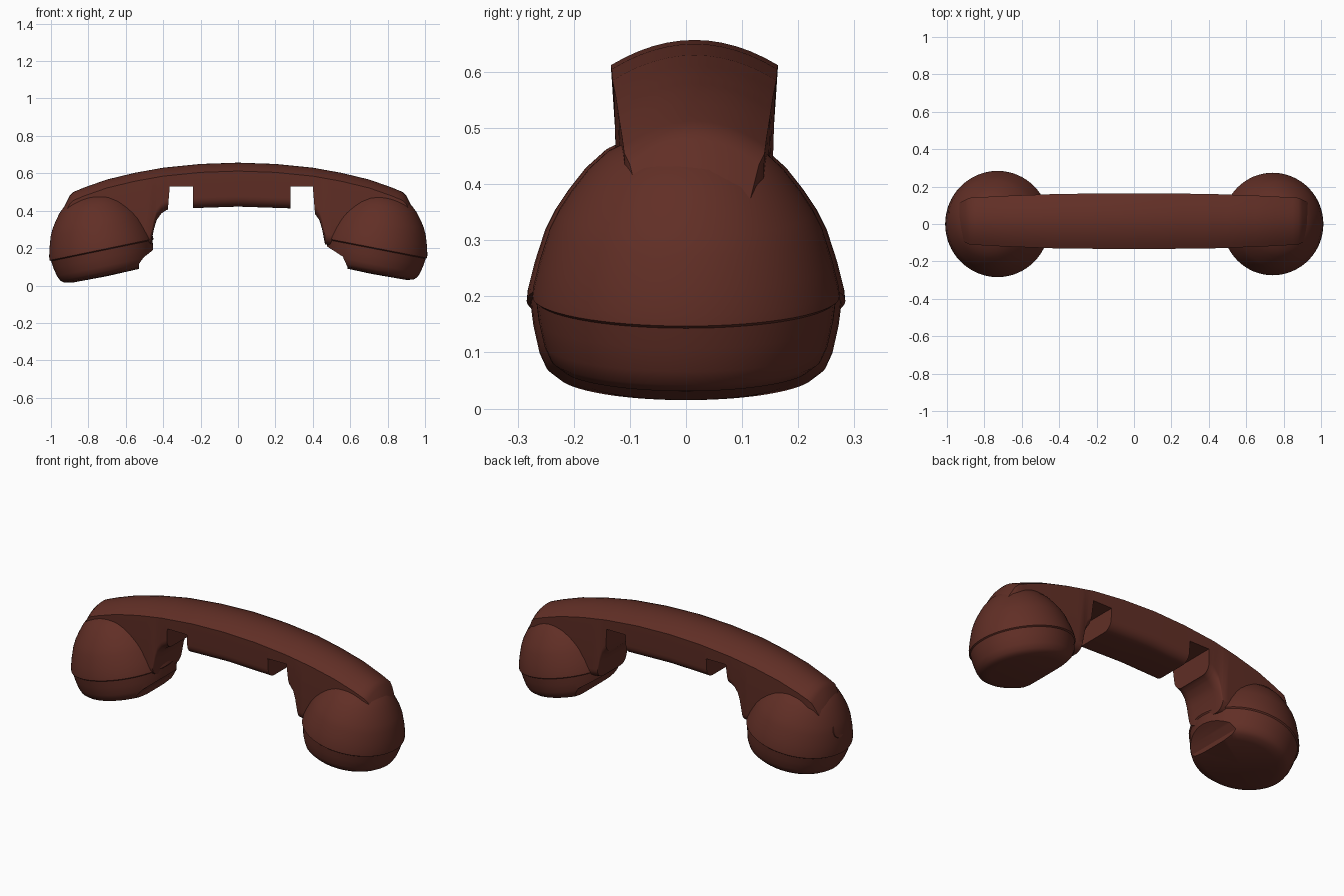
import bpy, bmesh, math
from mathutils import Matrix, Vector

cube = bpy.data.objects.get("Cube")
if cube:
    bpy.data.objects.remove(cube)

brown = bpy.data.materials.new("dark red brown")
brown.use_nodes = True
colour = (0.12, 0.028, 0.019, 1)
brown.diffuse_color = colour
brown.node_tree.nodes["Principled BSDF"].inputs["Base Color"].default_value = colour


def make(name, bm):
    """Turn a bmesh into a coloured object."""
    bmesh.ops.recalc_face_normals(bm, faces=bm.faces)
    mesh = bpy.data.meshes.new(name)
    bm.to_mesh(mesh)
    bm.free()
    mesh.materials.append(brown)
    obj = bpy.data.objects.new(name, mesh)
    bpy.context.collection.objects.link(obj)
    return obj


def activate(obj):
    bpy.ops.object.select_all(action="DESELECT")
    obj.select_set(True)
    bpy.context.view_layer.objects.active = obj


def smooth(obj, angle=32):
    activate(obj)
    bpy.ops.object.shade_smooth_by_angle(angle=math.radians(angle))


def loft(name, rings):
    """Skin closed rings and cap both ends."""
    bm = bmesh.new()
    loops = [[bm.verts.new(p) for p in ring] for ring in rings]
    n = len(loops[0])
    for a, b in zip(loops, loops[1:]):
        for i in range(n):
            bm.faces.new((a[i], a[(i + 1) % n], b[(i + 1) % n], b[i]))
    bm.faces.new(loops[0])
    bm.faces.new(loops[-1])
    return make(name, bm)


def prism(name, outline):
    """Extrude an x-z outline through the whole depth."""
    return loft(name, [[(x, y, z) for x, z in outline] for y in (-0.5, 0.5)])


def cut(obj, cutter):
    cutter.hide_render = True
    activate(obj)
    mod = obj.modifiers.new("cut", "BOOLEAN")
    mod.operation, mod.object, mod.solver = "DIFFERENCE", cutter, "EXACT"
    bpy.ops.object.modifier_apply(modifier=mod.name)


def lerp(table, x):
    for (x0, v0), (x1, v1) in zip(table, table[1:]):
        if x <= x1:
            return v0 + (v1 - v0) * (x - x0) / (x1 - x0)
    return table[-1][1]


# Handle: crest, underside and half width against distance from the middle
CREST = [(0, .657), (.2, .65), (.4, .63), (.55, .603), (.7, .567), (.82, .525),
         (.88, .5), (.9, .48), (.93, .42), (.97, .33), (.99, .25)]
UNDER = [(0, .422), (.3, .412), (.38, .405), (.41, .385), (.435, .35), (.45, .3),
         (.465, .22), (.6, .2), (.99, .2)]
HALF = [(0, .149), (.4, .146), (.7, .135), (.88, .125), (.93, .1), (.97, .07), (.99, .045)]


def section(x):
    d = abs(x)
    top, low, w = lerp(CREST, d), lerp(UNDER, d), lerp(HALF, d)
    dome = min(.045, (top - low) * .3)
    r = min(.055, (top - low) * .3)
    ring = []
    for i in range(13):                        # gently domed top
        t = -1 + i / 6
        ring.append((x, .015 + w * t, top - dome * t * t))
    for i in range(7):                         # rounded lower corner
        a = math.pi / 2 * i / 6
        ring.append((x, .015 + w * .94 - r + r * math.cos(a), low + r - r * math.sin(a)))
    for i in range(7):
        a = math.pi / 2 * (1 - i / 6)
        ring.append((x, .015 - w * .94 + r - r * math.cos(a), low + r - r * math.sin(a)))
    return ring


stops = sorted({x for table in (CREST, UNDER) for x, _ in table} |
               {.1, .25, .35, .5, .65, .76, .85, .395, .425, .443, .457})
handle = loft("handle", [section(x) for x in [-s for s in reversed(stops) if s] + stops])

# Cradle notches in the underside of the handle
for side, inner, outer in (("right", -.24, -.365), ("left", .28, .4)):
    slope = .012 if outer > 0 else -.012
    notch = prism(side + "_notch_cutter", [(inner, .1), (inner, .53), (outer, .53),
                                           (outer + slope, .38), (outer + slope, .1)])
    cut(handle, notch)
    bpy.data.objects.remove(notch)
smooth(handle)

# Cups: lathe profiles as (radius, height) along the tilted axis
CAP = [(0, 0), (.19, .004), (.23, .012), (.25, .028), (.262, .055), (.272, .1),
       (.277, .14), (.26, .15), (0, .15)]
BODY = [(0, .138), (.275, .138), (.284, .145), (.282, .165), (.271, .21), (.252, .27),
        (.235, .305), (.211, .342), (.182, .38), (.148, .412), (.1, .437), (.05, .45), (0, .453)]


def lathe(name, profile, place):
    bm = bmesh.new()
    verts = [bm.verts.new((r, 0, h)) for r, h in profile]
    edges = [bm.edges.new(pair) for pair in zip(verts, verts[1:])]
    bmesh.ops.spin(bm, geom=verts + edges, axis=(0, 0, 1), cent=(0, 0, 0),
                   angle=math.tau, steps=64)
    bmesh.ops.remove_doubles(bm, verts=bm.verts, dist=1e-4)
    bmesh.ops.transform(bm, matrix=place, verts=bm.verts)
    return make(name, bm)


# Each cup: centre of its lower face, tilt, size, and outline of the inner bite
CUPS = {
    "right": ((-.70, 0, .05), -11.7, 1.0,
              [(-.535, -.1), (-.53, .115), (-.505, .15), (-.435, .205), (-.3, .205), (-.3, -.1)]),
    "left": ((.715, 0, .062), 11, .965,
             [(.595, -.1), (.585, .1), (.56, .155), (.475, .21), (.3, .21), (.3, -.1)]),
}
for side, (base, tilt, size, bite) in CUPS.items():
    place = (Matrix.Translation(base) @ Matrix.Rotation(math.radians(tilt), 4, "Y")
             @ Matrix.Scale(size, 4))
    cutter = prism(side + "_bite_cutter", bite)
    for part, profile in (("cap", CAP), ("body", BODY)):
        cup = lathe(side + "_cup_" + part, profile, place)
        cut(cup, cutter)
        smooth(cup)
    bpy.data.objects.remove(cutter)

# Small round plug on the outer end of the right cup
bm = bmesh.new()
out = Vector((-1, 0, .28)).normalized()
bmesh.ops.create_cone(bm, cap_ends=True, segments=24, radius1=.048, radius2=.046, depth=.009,
                      matrix=Matrix.Translation((-.99, .02, .27)) @ out.to_track_quat("Z", "Y").to_matrix().to_4x4())
smooth(make("end_plug", bm))
